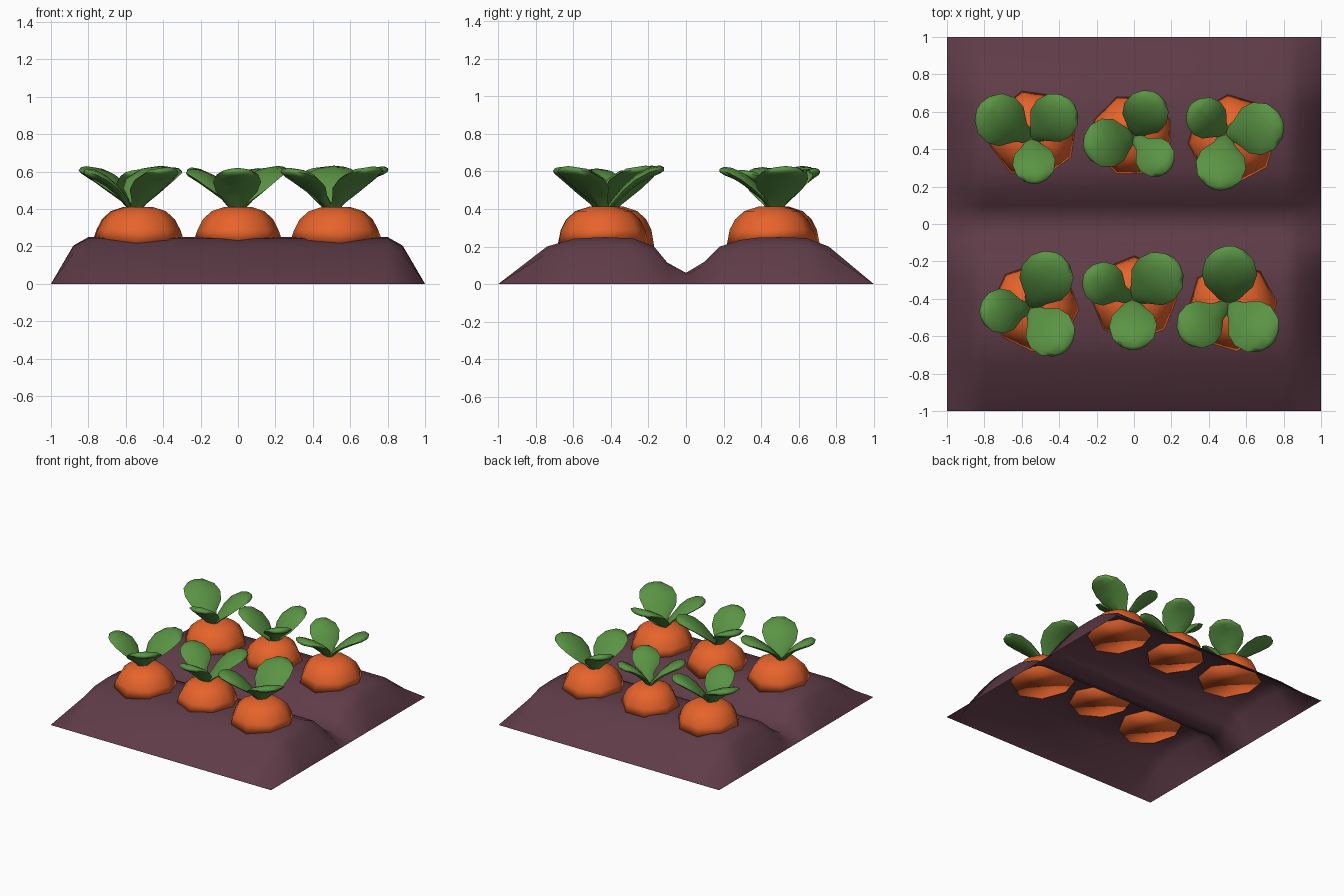
import bpy, bmesh, math
from mathutils import Vector

if "Cube" in bpy.data.objects:
    bpy.data.objects.remove(bpy.data.objects["Cube"])


def material(name, rgb):
    m = bpy.data.materials.new(name)
    m.diffuse_color = (*rgb, 1)
    m.use_nodes = True
    m.node_tree.nodes["Principled BSDF"].inputs["Base Color"].default_value = m.diffuse_color
    return m


SOIL = material("soil_brown", (0.114, 0.045, 0.064))
ORANGE = material("carrot_orange", (0.80, 0.126, 0.024))
GREEN = material("leaf_green", (0.102, 0.295, 0.057))


def finish(bm, name, mat, angle):
    mesh = bpy.data.meshes.new(name)
    bm.to_mesh(mesh)
    bm.free()
    mesh.materials.append(mat)
    mesh.shade_smooth()
    mesh.set_sharp_from_angle(angle=math.radians(angle))
    obj = bpy.data.objects.new(name, mesh)
    bpy.context.collection.objects.link(obj)
    return obj


# Soil height: two ridges along x, fading to the ground at both ends
RIDGES = [(-1, 0), (-.74, .2), (-.59, .243), (-.43, .25), (-.28, .243), (-.17, .2), (-.1, .115),
          (0, .06), (.1, .12), (.18, .2), (.29, .235), (.38, .247), (.5, .25), (.64, .245),
          (.76, .2), (1, 0)]
ENDS = [(-1, 0), (-.88, .82), (-.8, 1), (.8, 1), (.88, .82), (1, 0)]


def lerp_table(table, v):
    for (a, fa), (b, fb) in zip(table, table[1:]):
        if v <= b:
            return fa + (fb - fa) * (v - a) / (b - a)
    return table[-1][1]


def soil_z(x, y):
    return lerp_table(RIDGES, y) * lerp_table(ENDS, x)


# Soil sheet, open underneath
bm = bmesh.new()
rows = [[bm.verts.new((x, y, h * f)) for x, f in ENDS] for y, h in RIDGES]
for r0, r1 in zip(rows, rows[1:]):
    for i in range(len(ENDS) - 1):
        bm.faces.new((r0[i], r0[i + 1], r1[i + 1], r1[i]))
finish(bm, "soil_bed", SOIL, 60)


# Carrot crown: low-sided dome whose bottom edge follows the soil
def carrot(name, x, y, radius, turn, sides=8):
    bm = bmesh.new()
    rings = []
    for scale, z in [(1, None), (.93, .29), (.81, .345), (.61, .388), (.3, .412)]:
        ring = []
        for i in range(sides):
            a = turn + math.tau * i / sides
            px, py = x + radius * scale * math.cos(a), y + radius * scale * math.sin(a)
            ring.append(bm.verts.new((px, py, soil_z(px, py) - .006 if z is None else z)))
        rings.append(ring)
    for lo, hi in zip(rings, rings[1:]):
        for i in range(sides):
            j = (i + 1) % sides
            bm.faces.new((lo[i], lo[j], hi[j], hi[i]))
    bm.faces.new(rings[-1])
    # underside in strips across the ridge
    bottom = rings[0]
    k = max(range(sides), key=lambda i: bottom[i].co.y)
    v = [bottom[(k + i) % sides] for i in range(sides)]
    for i in range(sides // 2):
        a, b, c, d = v[i], v[i + 1], v[-i - 1], v[-i]
        bm.faces.new(list(dict.fromkeys((a, d, c, b))))
    bmesh.ops.recalc_face_normals(bm, faces=bm.faces)
    finish(bm, name, ORANGE, 180)


# Paddle leaf: lofted from a thin stem into a round blade that levels off outward
def leaf(name, stem, centre, radius):
    stem, centre = Vector(stem), Vector(centre)
    d = (centre - stem).length
    out = (centre - stem).normalized()
    side = Vector((-out.y, out.x))
    length = d + radius
    rise = .205 + (radius - .11) * .6
    stations = [(0, .025, .022), (max(.03, d - .87 * radius), .42 * radius, .025),
                (d - .45 * radius, .87 * radius, .029), (d, radius, .03),
                (d + .5 * radius, .87 * radius, .028), (d + .85 * radius, .53 * radius, .022),
                (length, .15 * radius, .010)]
    bm = bmesh.new()
    rings = []
    for s, w, t in stations:
        u = s / length
        z = .385 + rise * (1.9 * u - .9 * u * u)
        ring = []
        for i in range(8):
            a = math.tau * i / 8
            p = stem + out * s + side * (w * math.cos(a))
            ring.append(bm.verts.new((p.x, p.y, z + t * math.sin(a))))
        rings.append(ring)
    for lo, hi in zip(rings, rings[1:]):
        for i in range(8):
            j = (i + 1) % 8
            bm.faces.new((lo[i], lo[j], hi[j], hi[i]))
    bm.faces.new(rings[0])
    bm.faces.new(rings[-1])
    bmesh.ops.recalc_face_normals(bm, faces=bm.faces)
    finish(bm, name, GREEN, 70)


# Each plant: dome x, y, radius, turn; stem point; three leaves (x, y, radius)
PLANTS = [
    ((-.54, .48, .24, .25), (-.55, .455),
     [(-.71, .555, .142), (-.43, .565, .133), (-.535, .33, .115)]),
    ((-.01, .475, .222, .4), (0, .47),
     [(-.14, .435, .132), (.06, .59, .125), (.11, .36, .108)]),
    ((.525, .455, .24, .1), (.49, .48),
     [(.39, .565, .113), (.66, .51, .142), (.465, .315, .135)]),
    ((-.53, -.445, .238, -.05), (-.555, -.45),
     [(-.705, -.465, .12), (-.47, -.29, .146), (-.45, -.575, .135)]),
    ((0, -.40, .232, .0), (-.01, -.405),
     [(-.16, -.32, .118), (.12, -.295, .146), (-.005, -.545, .128)]),
    ((.525, -.44, .242, .1), (.505, -.425),
     [(.51, -.265, .148), (.355, -.535, .128), (.635, -.545, .142)]),
]
for n, (dome, stem, leaves) in enumerate(PLANTS, 1):
    carrot(f"carrot_{n}", *dome)
    for m, (lx, ly, lr) in enumerate(leaves, 1):
        leaf(f"leaf_{n}_{m}", stem, (lx, ly), lr)
